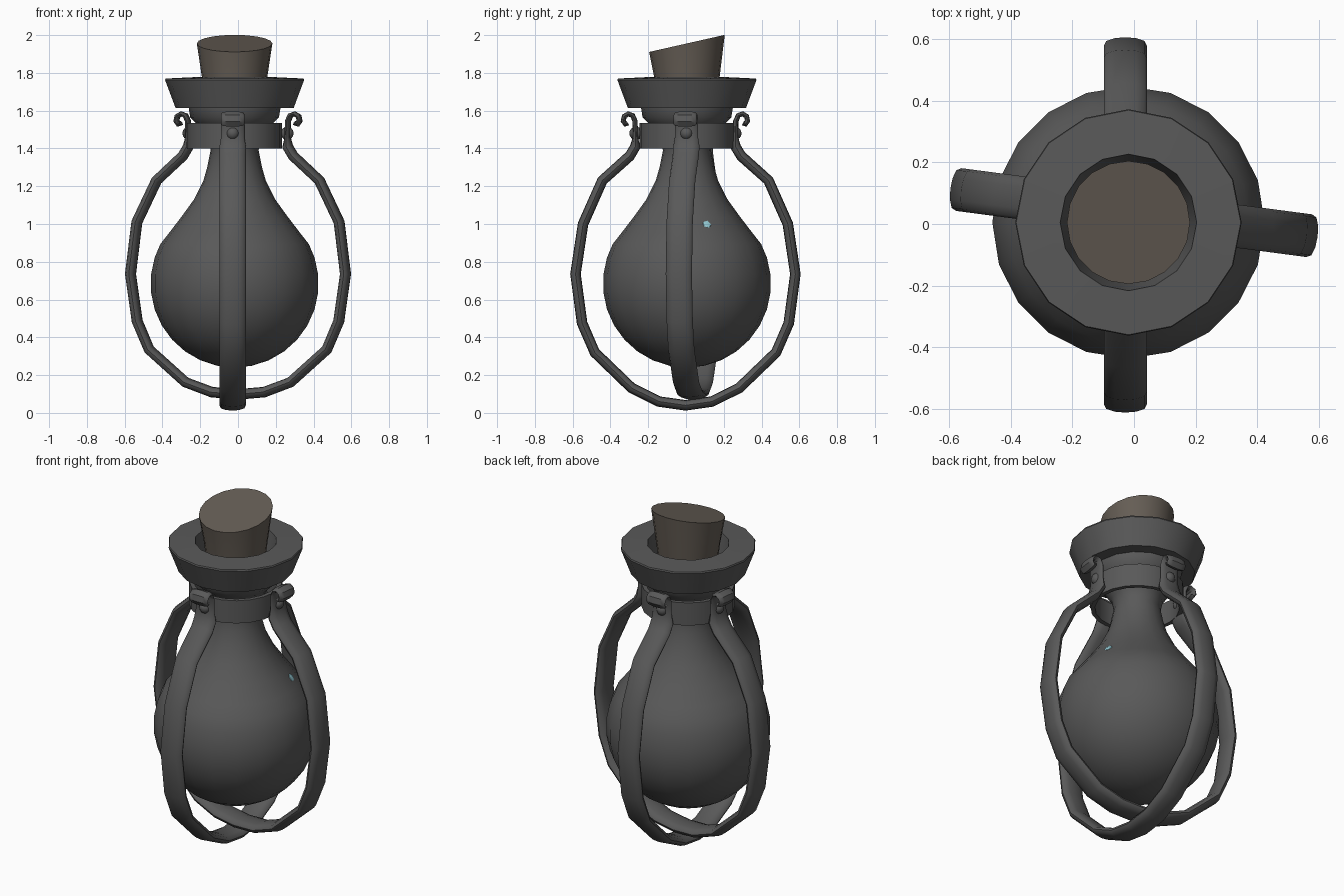
import bpy, bmesh, math
from mathutils import Vector, Matrix

if "Cube" in bpy.data.objects:
    bpy.data.objects.remove(bpy.data.objects["Cube"])

CX, CY = -0.018, 0.005


def material(name, rgb):
    m = bpy.data.materials.new(name)
    m.diffuse_color = (*rgb, 1)
    m.use_nodes = True
    m.node_tree.nodes["Principled BSDF"].inputs["Base Color"].default_value = m.diffuse_color
    return m


GREY = material("dark_grey", (0.1, 0.1, 0.1))
CORK = material("cork", (0.13, 0.11, 0.09))
BLUE = material("liquid_blue", (0.3, 0.6, 0.67))


def finish(bm, name, mat, angle=40):
    bmesh.ops.remove_doubles(bm, verts=bm.verts, dist=1e-5)
    bmesh.ops.recalc_face_normals(bm, faces=bm.faces)
    me = bpy.data.meshes.new(name)
    bm.to_mesh(me)
    bm.free()
    me.materials.append(mat)
    ob = bpy.data.objects.new(name, me)
    bpy.context.collection.objects.link(ob)
    bpy.ops.object.select_all(action='DESELECT')
    ob.select_set(True)
    bpy.context.view_layer.objects.active = ob
    bpy.ops.object.shade_smooth_by_angle(angle=math.radians(angle))
    return ob


def bridge(bm, rings, closed=False):
    n = len(rings[0])
    pairs = list(zip(rings, rings[1:]))
    if closed:
        pairs.append((rings[-1], rings[0]))
    for a, b in pairs:
        for i in range(n):
            j = (i + 1) % n
            bm.faces.new((a[i], a[j], b[j], b[i]))


def lathe(name, profile, sides, mat, closed=False, slant=None):
    """Revolve (radius, z) points; slant tilts the last ring along y."""
    bm = bmesh.new()
    rings = []
    for k, (r, z) in enumerate(profile):
        ring = []
        for i in range(sides):
            a = 2 * math.pi * i / sides
            y = r * math.sin(a)
            dz = slant * y if slant and k == len(profile) - 1 else 0
            ring.append(bm.verts.new((CX + r * math.cos(a), CY + y, z + dz)))
        rings.append(ring)
    bridge(bm, rings, closed)
    if not closed:
        bm.faces.new(rings[0])
        bm.faces.new(rings[-1])
    return finish(bm, name, mat)


# Round flask body: sphere below, tapering neck above
R, ZC = 0.445, 0.685
body = [(R * math.sin(math.radians(t)), ZC - R * math.cos(math.radians(t)))
        for t in (2, 12, 24, 36, 48, 60, 72, 84, 96, 108, 118)]
body += [(0.345, 0.955), (0.28, 1.04), (0.215, 1.13), (0.165, 1.23), (0.145, 1.30),
         (0.127, 1.39), (0.14, 1.45), (0.195, 1.53)]
lathe("flask_body", body, 20, GREY)

# Flared mouth with a hollow throat
lathe("flask_lip", [(0.195, 1.525), (0.235, 1.565), (0.243, 1.615), (0.313, 1.615),
                    (0.368, 1.762), (0.365, 1.77), (0.222, 1.777), (0.19, 1.56), (0.15, 1.525)],
      16, GREY, closed=True)

# Tapered cork with slanted top
lathe("cork_stopper", [(0.145, 1.54), (0.172, 1.77), (0.2, 1.956)], 20, CORK, slant=0.226)

# Collar band round the neck
lathe("neck_collar", [(0.228, 1.4), (0.252, 1.4), (0.252, 1.535), (0.228, 1.535)],
      20, GREY, closed=True)

# Strap hoops: curled hook, down past the collar, under the flask and up again
HOOK = [(0.305, 1.535), (0.318, 1.528), (0.329, 1.545), (0.324, 1.57), (0.303, 1.583),
        (0.28, 1.575), (0.267, 1.545), (0.265, 1.46), (0.265, 1.41)]
SIDE = [(0.295, 1.36), (0.435, 1.23), (0.54, 1.01), (0.574, 0.735), (0.538, 0.485),
        (0.474, 0.335), (0.28, 0.162), (0.14, 0.11)]
DEEP = [(0.295, 1.36), (0.44, 1.23), (0.542, 1.0), (0.582, 0.735), (0.547, 0.475),
        (0.48, 0.32), (0.285, 0.132), (0.14, 0.06)]
SECTION = [(0.07, 0.0), (0.062, 0.016), (0.035, 0.025), (0, 0.028), (-0.035, 0.025), (-0.062, 0.016)]
SECTION += [(-u, -v) for u, v in SECTION]


def hoop(name, side, bottom, angle, offset):
    half = HOOK + side
    path = [Vector(p) for p in half + [(0, bottom)] + [(-x, z) for x, z in reversed(half)]]
    place = Matrix.Translation((*offset, 0)) @ Matrix.Rotation(angle, 4, 'Z')
    bm = bmesh.new()
    rings = []
    for i, p in enumerate(path):
        t = (path[min(i + 1, len(path) - 1)] - path[max(i - 1, 0)]).normalized()
        n = Vector((t.y, -t.x))
        thin, wide = (0.5, 0.88) if p.y > 1.43 else (1, 1)
        ring = []
        for u, v in SECTION:
            q = p + n * v * thin
            ring.append(bm.verts.new(place @ Vector((q.x, u * wide, q.y))))
        rings.append(ring)
    bridge(bm, rings)
    bm.faces.new(rings[0])
    bm.faces.new(rings[-1])
    finish(bm, name, GREY, 45)
    # Rivets holding the hoop to the collar
    for s, label in ((1, "a"), (-1, "b")):
        bm = bmesh.new()
        bmesh.ops.create_uvsphere(bm, u_segments=12, v_segments=8, radius=0.035,
                                  matrix=place @ Matrix.Translation((s * 0.262, 0, 1.48)))
        finish(bm, f"{name}_rivet_{label}", GREY)


hoop("front_back_strap", DEEP, 0.04, math.radians(90), (-0.028, -0.003))
hoop("side_strap", SIDE, 0.098, math.radians(-7.5), (0, 0.037))

# Small glint of liquid showing through the flask wall
bm = bmesh.new()
bmesh.ops.create_icosphere(bm, subdivisions=1, radius=0.026)
glint_dir = Vector((0.29, 0.105, 0.2)).normalized()
rot = glint_dir.to_track_quat('Z', 'Y').to_matrix().to_4x4()
bmesh.ops.transform(bm, verts=bm.verts, matrix=Matrix.Translation((CX + 0.291, CY + 0.105, 0.997))
                    @ rot @ Matrix.Diagonal((1, 1, 0.35, 1)))
finish(bm, "liquid_glint", BLUE)
